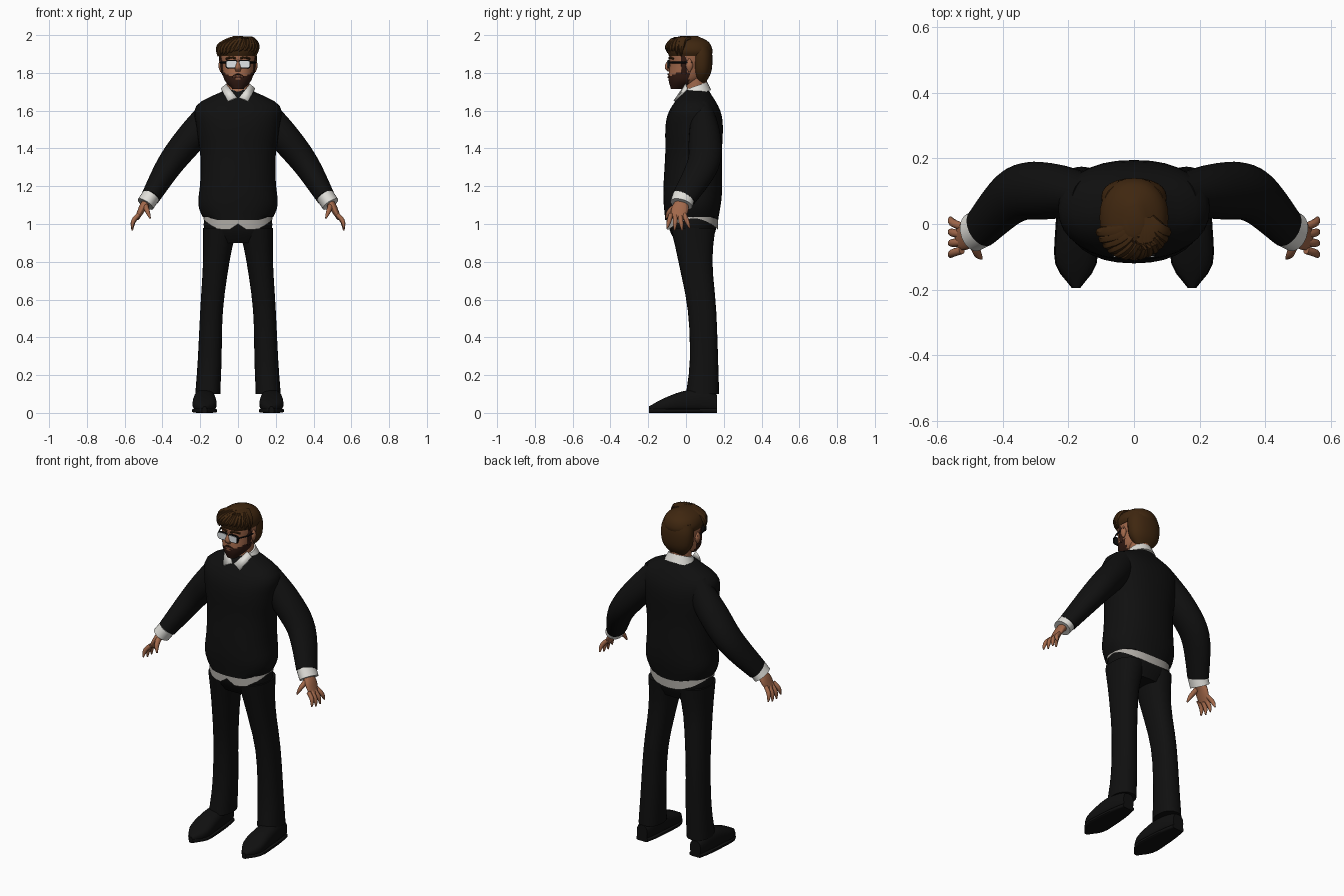
import bpy, bmesh, math, random
from mathutils import Vector

random.seed(4)
if "Cube" in bpy.data.objects:
    bpy.data.objects.remove(bpy.data.objects["Cube"], do_unlink=True)


def material(name, *rgb):
    m = bpy.data.materials.new(name)
    m.use_nodes = True
    m.diffuse_color = (*rgb, 1)
    bsdf = m.node_tree.nodes["Principled BSDF"]
    bsdf.inputs["Base Color"].default_value = (*rgb, 1)
    bsdf.inputs["Roughness"].default_value = 0.8
    return m


BLACK = material("black cloth", .005, .005, .005)
WHITE = material("white shirt", .75, .74, .7)
GREY = material("grey shirt tail", .42, .4, .37)
SKIN = material("skin", .36, .14, .07)
HAIR = material("brown hair", .05, .02, .005)
BEARD = material("dark beard", .03, .01, .006)
LENS = material("pale lens", .75, .78, .8)
LIPS = material("lips", .16, .05, .03)
parts = []


def finish(name, bm, *materials):
    bmesh.ops.recalc_face_normals(bm, faces=bm.faces[:])
    mesh = bpy.data.meshes.new(name)
    bm.to_mesh(mesh)
    bm.free()
    for m in materials:
        mesh.materials.append(m)
    ob = bpy.data.objects.new(name, mesh)
    bpy.context.collection.objects.link(ob)
    parts.append(ob)
    return ob


def sample(keys, t):
    # Smooth curve through evenly spaced key values; a plain number is constant
    if not isinstance(keys, tuple):
        return keys
    last = len(keys) - 1
    i = min(int(t * last), last - 1)
    f = t * last - i
    before, start, end, after = [keys[min(max(i + k, 0), last)] for k in (-1, 0, 1, 2)]
    slope_in, slope_out = (end - before) / 2, (after - start) / 2
    ease = f * f * (3 - 2 * f)
    return start + (end - start) * ease + slope_in * f * (1 - f) ** 2 - slope_out * f * f * (1 - f)


def loft(name, mat, x, y, z, depth, width, side=1, axis=None, seg=24, rings=13,
         power=2, cap=True, bend=None):
    # Sweep an oval along a path; every channel is a number or a tuple of keys
    steps = [i / (rings - 1) for i in range(rings)]
    centres = [Vector((side * sample(x, t), sample(y, t), sample(z, t))) for t in steps]
    bm = bmesh.new()
    loops = []
    for i, t in enumerate(steps):
        ax = Vector(axis) if axis else centres[min(i + 1, rings - 1)] - centres[max(i - 1, 0)]
        ax.normalize()
        ref = Vector((1, 0, 0)) if abs(ax.y) > .9 else Vector((0, 1, 0))
        u = (ref - ax * ref.dot(ax)).normalized()
        u, v = u * max(sample(depth, t), .001), ax.cross(u) * max(sample(width, t), .001)
        loop = []
        for k in range(seg):
            angle = math.tau * k / seg
            c, s = [math.copysign(abs(q) ** (2 / power), q) for q in (math.cos(angle), math.sin(angle))]
            loop.append(bm.verts.new(centres[i] + u * c + v * s))
        loops.append(loop)
    for low, high in zip(loops, loops[1:]):
        for k in range(seg):
            bm.faces.new((low[k], low[k - 1], high[k - 1], high[k]))
    if cap:
        bm.faces.new(loops[0])
        bm.faces.new(loops[-1])
    if bend:
        for vert in loops[0]:
            bend(vert)
    return finish(name, bm, mat)


def stack(name, mat, z, front, back, width, x=0, **options):
    # Upright loft given by its front and back outlines
    count = len(front)
    pairs = [(sample(front, i / (count - 1)), sample(back, i / (count - 1))) for i in range(count)]
    middle = tuple((f + b) / 2 for f, b in pairs)
    depth = tuple((b - f) / 2 for f, b in pairs)
    return loft(name, mat, x, middle, z, depth, width, axis=(0, 0, 1), **options)


# Sweater and shirt tail, with hems that dip at front and back
def dip(v, edge, amount):
    v.co.z = edge - amount * min(1, ((v.co.y - .04) / .13) ** 2)


def tail_hem(v):
    dip(v, 1.03, .06)
    if abs(v.co.x) < .005 and v.co.y < 0:
        v.co.z += .03


stack("sweater_body", BLACK, (1.02, 1.71), (-.11, -.12, -.11, -.1, -.01), (.17, .19, .19, .19, .12),
      (.18, .21, .2, .2, .22, .22, .07), seg=32, rings=25, power=2.3, bend=lambda v: dip(v, 1.055, .035))
stack("shirt_tail", GREY, (.97, 1.08), (-.104, -.104), (.17, .17), (.184, .175),
      seg=32, rings=2, power=2.3, cap=False, bend=tail_hem)
stack("trouser_hips", BLACK, (.9, 1.06), (-.05, -.09, -.09), (.13, .16, .16), (.13, .18, .17),
      seg=32, power=2.3)

for side, label in ((1, "left"), (-1, "right")):
    # Trouser legs and shoes
    stack(label + "_trouser_leg", BLACK, (.1, .98), (0, .02, .01, -.04, -.08), (.175, .17, .16, .14, .155),
          (.066, .063, .06, .07, .09), x=(.16, .15, .14, .115, .096), side=side, power=2.3)
    length = (.165, -.195)
    shoe_width = (.035, .05, .06, .06, .01)
    loft(label + "_shoe", BLACK, .177, length, (.05, .065, .06, .04, .02), shoe_width,
         (.045, .06, .055, .035, .015), side=side, axis=(0, 1, 0), power=2.6)
    sole_width = tuple(w + .003 for w in shoe_width)
    loft(label + "_shoe_sole", BLACK, .177, length, .012, sole_width, .012,
         side=side, axis=(0, 1, 0), power=4)

    # Sleeves and cuffs
    loft(label + "_sleeve", BLACK, (.13, .25, .36, .465), (.085, .1, .09, -.01), (1.6, 1.455, 1.315, 1.14),
         (.06, .085, .085, .065), (.075, .08, .07, .05), side=side, rings=19)
    loft(label + "_shirt_cuff", WHITE, (.46, .49), (-.01, -.025), (1.15, 1.105), .06, .048,
         side=side, rings=4)

    # Hands
    loft(label + "_palm", SKIN, (.475, .51, .535), (-.02, -.045), (1.125, 1.03),
         (.03, .045, .035), (.026, .012), side=side)
    for n in range(4):
        root = -.08 + n * .024
        tip = -.1 + n * .04
        loft(f"{label}_finger_{n + 1}", SKIN, (.525, .555, .56), (root, tip),
             (1.05, .96 + .012 * abs(n - 1.5)), (.012, .012, .004), (.012, .012, .004), side=side, seg=10)
    loft(label + "_thumb", SKIN, (.49, .465), (-.05, -.09, -.105), (1.095, 1.03),
         (.018, .013, .004), (.016, .012, .004), side=side, seg=10)

    # Collar points
    bm = bmesh.new()
    corners = (.006, -.048, 1.67), (.054, -.062, 1.65), (.09, .005, 1.715), (.062, 0, 1.74)
    bm.faces.new([bm.verts.new((side * x, y, z)) for x, y, z in corners])
    solid = finish(label + "_collar_point", bm, WHITE).modifiers.new("thickness", "SOLIDIFY")
    solid.thickness, solid.offset = .01, 0

    # Ears, sideburns, eyebrows and glasses
    loft(label + "_ear", SKIN, .09, .018, (1.805, 1.875), (.004, .02, .004), (.004, .014, .004),
         side=side, seg=12)
    loft(label + "_sideburn", BEARD, (.08, .084, .078), -.01, (1.9, 1.79), (.02, .012), (.012, .006),
         side=side, seg=12)
    loft(label + "_eyebrow", HAIR, (.012, .062), (-.088, -.084, -.066), (1.876, 1.882, 1.874), .006, .006,
         side=side, seg=8)
    for part, mat, near, far, wide, tall in (("lens_frame", BLACK, -.098, -.088, .033, .023),
                                             ("lens", LENS, -.101, -.097, .028, .018)):
        loft(f"{label}_{part}", mat, .034, (near, far), 1.846, wide, tall,
             side=side, axis=(0, 1, 0), power=4, rings=2)
    loft(label + "_glasses_temple", BLACK, (.064, .09, .096), (-.093, .03), 1.855, .004, .004,
         side=side, axis=(0, 1, 0), seg=8)

loft("glasses_bridge", BLACK, (-.01, .01), -.094, 1.852, .004, .004, seg=8, rings=2)

# Neck and collar band
stack("neck", SKIN, (1.655, 1.8), (-.036, -.01, -.02), (.11, .11), .06)
loft("collar_band", WHITE, 0, .05, (1.68, 1.73), (.088, .066), (.092, .07), axis=(0, -.35, 1))

# Head, with a beard on the jaw
head = stack("head", SKIN, (1.715, 1.965), (-.08, -.092, -.086, -.085, -.05), (-.02, .08, .11, .118, .09),
             (.03, .073, .087, .092, .06), seg=40, rings=33, power=2.2)
head.data.materials.append(BEARD)
for face in head.data.polygons:
    c = face.center
    face.material_index = int(c.z < 1.766 + .45 * abs(c.x) and c.y < .015)
loft("nose", SKIN, 0, (-.084, -.095, -.1, -.09), (1.868, 1.808), (.006, .012, .012, .006),
     (.008, .01, .016, .012), seg=12, axis=(0, 0, 1))
for name, mat, z, thick in (("mouth", LIPS, 1.778, .006), ("moustache", BEARD, (1.782, 1.793, 1.782), .004)):
    loft(name, mat, (-.03, .03), (-.086, -.093, -.086), z, .005, (.001, thick, .001),
         seg=10, axis=(1, 0, 0))

# Hair cap and locks swept over the forehead
stack("hair_back", HAIR, (1.745, 1.94), (.06, .03, .02, 0), (.1, .133, .14, .13), (.045, .09, .1, .09),
      power=2.2)
stack("hair_top", HAIR, (1.89, 1.995), (-.09, -.1, -.09, -.03), (.135, .14, .12, .06),
      (.095, .105, .085, .025), seg=32, power=2.2)
for n in range(13):
    turn = (n / 6 - 1) * 1.25
    x, y = .104 * math.sin(turn), .008 - .108 * math.cos(turn)
    tip = 1.888 + .022 * math.cos(turn) + random.uniform(-.012, .008)
    loft(f"hair_lock_{n + 1}", HAIR, (.03 + x * .2, .02 + x * .6, x, x - .022 * math.cos(turn)),
         (.02, y * .55, y * .95, y), (1.982, 1.975, 1.938, tip),
         (.012, .02, .017, .002), (.01, .014, .016, .003), seg=8)

# Smooth shading that keeps sharp edges
bpy.ops.object.select_all(action="DESELECT")
for ob in parts:
    ob.select_set(True)
bpy.context.view_layer.objects.active = parts[0]
bpy.ops.object.shade_smooth_by_angle(angle=math.radians(40))
